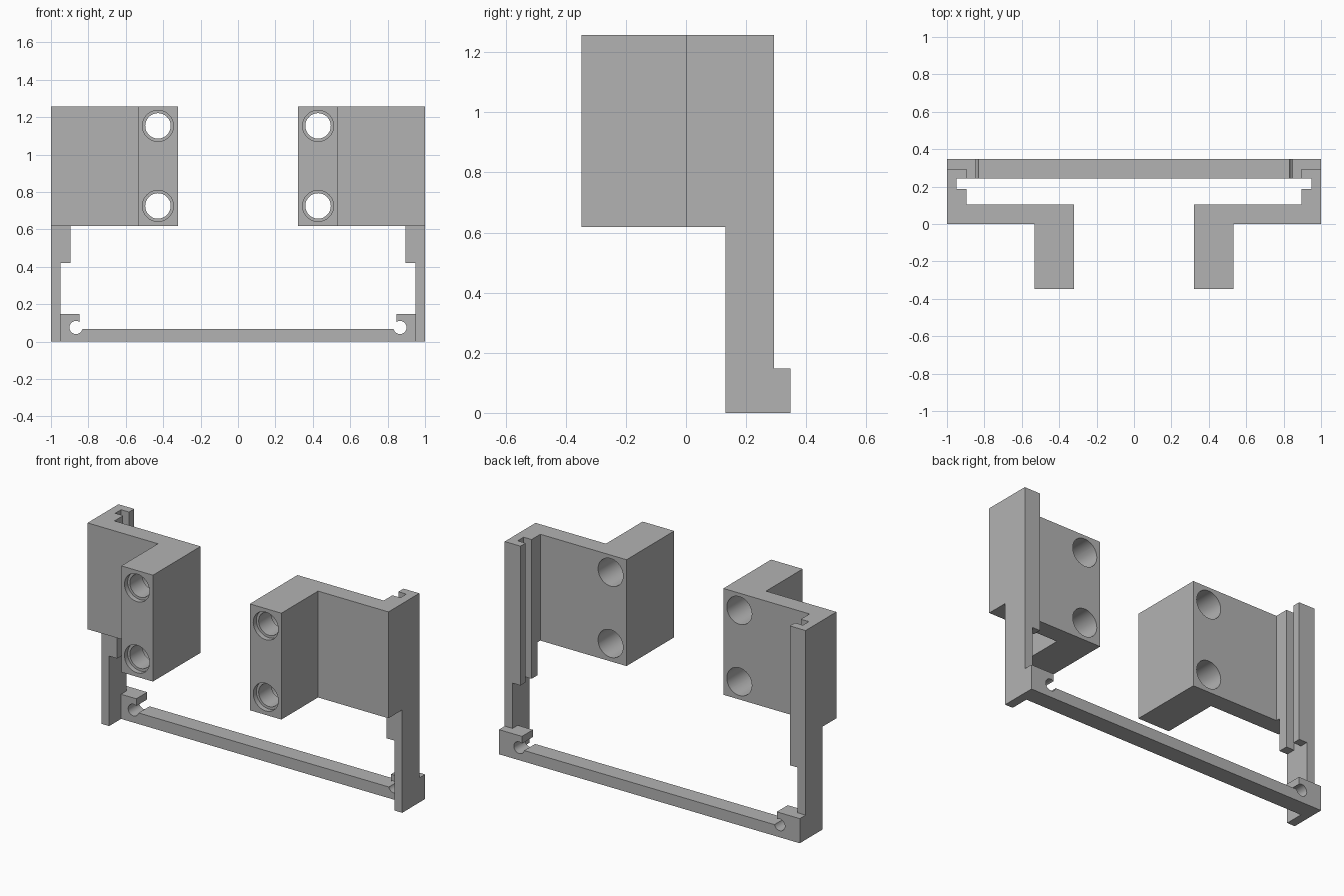
import bpy, bmesh, math
from mathutils import Vector

default = bpy.data.objects.get("Cube")
if default:
    bpy.data.objects.remove(default, do_unlink=True)

GREY = (0.45, 0.45, 0.45, 1.0)
grey = bpy.data.materials.new("plain grey")
grey.use_nodes = True
grey.diffuse_color = GREY
grey.node_tree.nodes["Principled BSDF"].inputs["Base Color"].default_value = GREY

# Main levels and depths
TOP, PLATE_Z, LIP_Z, CLIP_Z, BAR_Z = 1.257, 0.618, 0.42, 0.148, 0.067
FRONT, BACK = -0.348, 0.348
LEG_FRONT, LEG_BACK = 0.131, 0.293
GROOVE_FRONT, GROOVE_BACK = 0.188, 0.244


def prism(name, outline, axis, lo, hi):
    """Extrude an outline along z (points are x, y) or y (points are x, z)."""
    def place(p, t):
        return Vector((p[0], p[1], t)) if axis == "z" else Vector((p[0], t, p[1]))
    bm = bmesh.new()
    face = bm.faces.new([bm.verts.new(place(p, lo)) for p in outline])
    ring = bmesh.ops.extrude_face_region(bm, geom=[face])["geom"]
    verts = [g for g in ring if isinstance(g, bmesh.types.BMVert)]
    shift = place((0, 0), hi - lo)
    bmesh.ops.translate(bm, verts=verts, vec=shift)
    bmesh.ops.recalc_face_normals(bm, faces=bm.faces)
    mesh = bpy.data.meshes.new(name)
    bm.to_mesh(mesh)
    bm.free()
    mesh.materials.append(grey)
    obj = bpy.data.objects.new(name, mesh)
    bpy.context.collection.objects.link(obj)
    return obj


def box(name, x0, x1, y0, y1, z0, z1):
    return prism(name, [(x0, y0), (x1, y0), (x1, y1), (x0, y1)], "z", z0, z1)


def circle(cx, cz, r, start=0, end=360, steps=48):
    angles = [math.radians(start + (end - start) * i / steps) for i in range(steps + 1)]
    return [(cx + r * math.cos(a), cz + r * math.sin(a)) for a in angles]


def apply_modifier(obj, mod):
    bpy.ops.object.select_all(action="DESELECT")
    bpy.context.view_layer.objects.active = obj
    obj.select_set(True)
    bpy.ops.object.modifier_apply(modifier=mod.name)


def combine(obj, other, operation):
    mod = obj.modifiers.new(operation.lower(), "BOOLEAN")
    mod.operation = operation
    mod.solver = "EXACT"
    mod.object = other
    apply_modifier(obj, mod)
    bpy.data.objects.remove(other, do_unlink=True)


# Bracket on the left: screw block, plate and grooved side channel in one plan
frame = prism("mounting_frame", [
    (0.322, FRONT), (0.532, FRONT), (0.532, 0), (1, 0), (1, LEG_BACK),
    (0.895, LEG_BACK), (0.895, GROOVE_BACK), (0.948, GROOVE_BACK),
    (0.948, GROOVE_FRONT), (0.895, GROOVE_FRONT), (0.895, 0.105), (0.322, 0.105),
], "z", 0, TOP)

# Trim the plate and block away below, then the channel lips lower down
combine(frame, box("plate_trim", 0.2, 1.1, -0.5, LEG_FRONT, -0.1, PLATE_Z), "DIFFERENCE")
combine(frame, box("lip_trim", 0.2, 0.948, 0, 0.5, -0.1, LIP_Z), "DIFFERENCE")

# Screw holes: front recess, narrow neck, wide bore from the back
for z in (0.725, 1.153):
    for radius, y0, y1 in ((0.083, -0.4, FRONT + 0.03),
                           (0.068, -0.36, 0.15),
                           (0.083, -0.2, 0.2)):
        hole = prism("hole_cutter", circle(0.428, z, radius)[:-1], "y", y0, y1)
        combine(frame, hole, "DIFFERENCE")

# Matching bracket on the right
mirror = frame.modifiers.new("mirror", "MIRROR")
mirror.use_mirror_merge = False
apply_modifier(frame, mirror)

# Bottom bar with an open round clip at each end
half = [(1, 0), (1, CLIP_Z), (0.847, CLIP_Z)]
half += circle(0.866, 0.075, 0.035, 123, -167, 40)
half[3] = (0.847, half[3][1])
half[-1] = (half[-1][0], BAR_Z)
outline = half + [(-x, z) for x, z in reversed(half)]
combine(frame, prism("bottom_bar", outline, "y", GROOVE_BACK, BACK), "UNION")

# Smooth bores, sharp edges
bpy.ops.object.select_all(action="DESELECT")
bpy.context.view_layer.objects.active = frame
frame.select_set(True)
bpy.ops.object.shade_smooth_by_angle(angle=math.radians(30))
